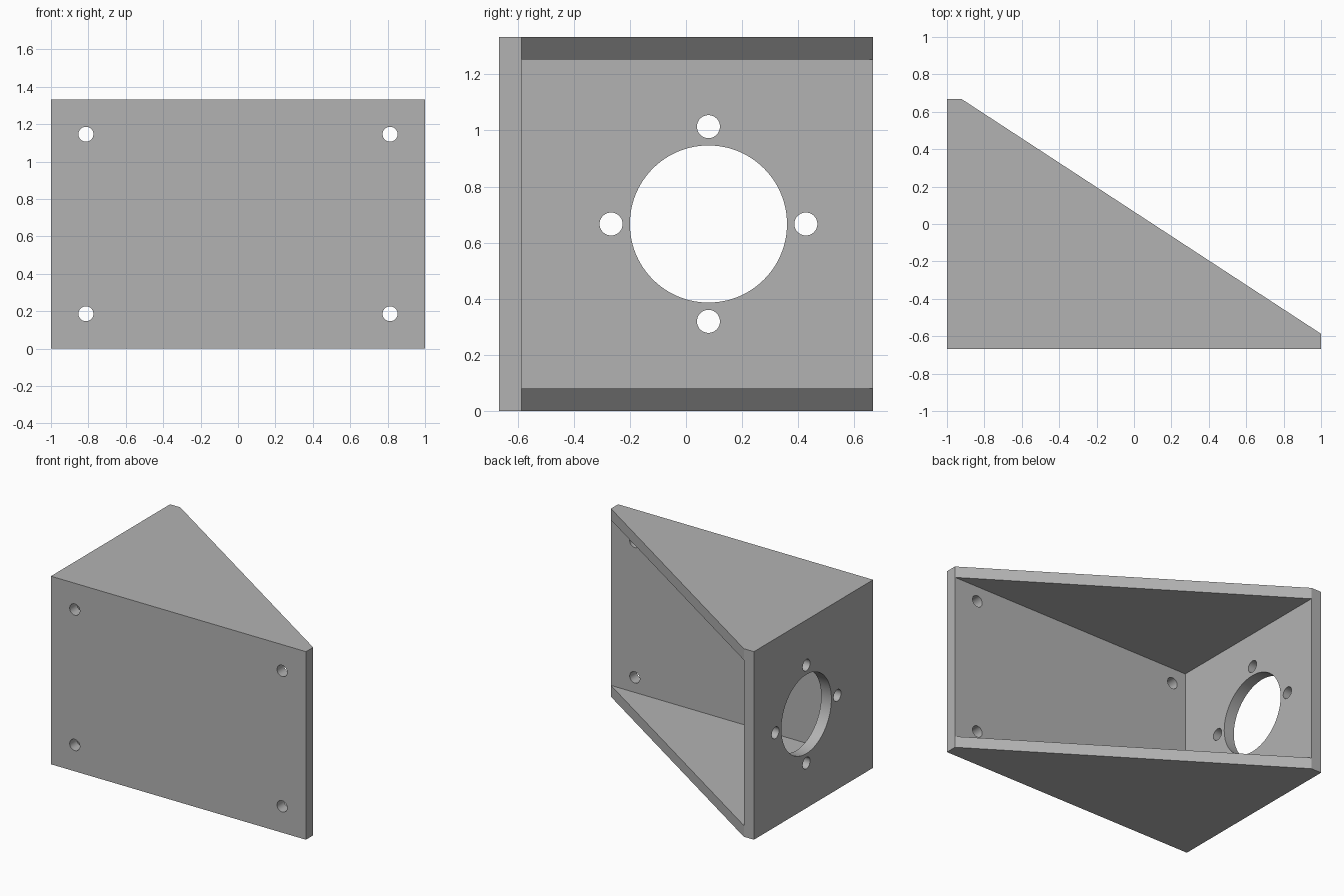
import bpy, math
from mathutils import Vector

if "Cube" in bpy.data.objects:
    bpy.data.objects.remove(bpy.data.objects["Cube"], do_unlink=True)

# Overall size and wall thickness
HALF_X, HALF_Y, HEIGHT, WALL = 1.0, 0.667, 1.333, 0.08
MID_Z = HEIGHT / 2

grey = bpy.data.materials.new("plain grey")
grey.use_nodes = True
colour = (0.45, 0.45, 0.45, 1)
grey.diffuse_color = colour
grey.node_tree.nodes["Principled BSDF"].inputs["Base Color"].default_value = colour


def prism(name, outline, z0, z1):
    """Extrude a counter-clockwise xy outline between two heights."""
    n = len(outline)
    verts = [(x, y, z) for z in (z0, z1) for x, y in outline]
    faces = [tuple(reversed(range(n))), tuple(range(n, 2 * n))]
    faces += [(i, (i + 1) % n, (i + 1) % n + n, i + n) for i in range(n)]
    mesh = bpy.data.meshes.new(name)
    mesh.from_pydata(verts, [], faces)
    mesh.materials.append(grey)
    obj = bpy.data.objects.new(name, mesh)
    bpy.context.collection.objects.link(obj)
    return obj


def drill(name, centre, axis, radius, sides=48):
    """Make a cylinder cutter along the given axis."""
    turn = Vector(axis).to_track_quat('Z', 'Y').to_euler()
    bpy.ops.mesh.primitive_cylinder_add(vertices=sides, radius=radius, depth=WALL * 3,
                                        location=centre, rotation=turn)
    obj = bpy.context.object
    obj.name = name
    obj.data.materials.append(grey)
    return obj


# Wedge-shaped bracket body
bracket = prism("angle_bracket", [(-HALF_X, -HALF_Y), (HALF_X, -HALF_Y),
                                  (HALF_X, -HALF_Y + WALL), (-HALF_X + WALL, HALF_Y),
                                  (-HALF_X, HALF_Y)], 0, HEIGHT)

# Open cavity between the two plates and the two webs
x0, y0 = -HALF_X + WALL, -HALF_Y + WALL
cutters = [prism("cavity_cutter", [(x0, y0), (2, y0), (2, 2), (x0, 2)], WALL, HEIGHT - WALL)]

# Four mounting holes in the front plate
for x in (-0.813, 0.813):
    for dz in (-0.48, 0.48):
        cutters.append(drill("mounting_hole_cutter", (x, -HALF_Y + WALL / 2, MID_Z + dz),
                             (0, 1, 0), 0.04))

# Large bore and its four bolt holes in the side plate
side_x, bore_y = -HALF_X + WALL / 2, 0.08
cutters.append(drill("bore_cutter", (side_x, bore_y, MID_Z), (1, 0, 0), 0.28, 96))
for i in range(4):
    a = i * math.pi / 2
    centre = (side_x, bore_y + 0.347 * math.cos(a), MID_Z + 0.347 * math.sin(a))
    cutters.append(drill("bolt_hole_cutter", centre, (1, 0, 0), 0.041))

# Cut everything out of the body
bpy.ops.object.select_all(action='DESELECT')
bracket.select_set(True)
bpy.context.view_layer.objects.active = bracket
for cutter in cutters:
    mod = bracket.modifiers.new(cutter.name, 'BOOLEAN')
    mod.operation = 'DIFFERENCE'
    mod.solver = 'EXACT'
    mod.object = cutter
    bpy.ops.object.modifier_apply(modifier=mod.name)
    bpy.data.objects.remove(cutter, do_unlink=True)
bpy.ops.object.shade_smooth_by_angle(angle=math.radians(30))
